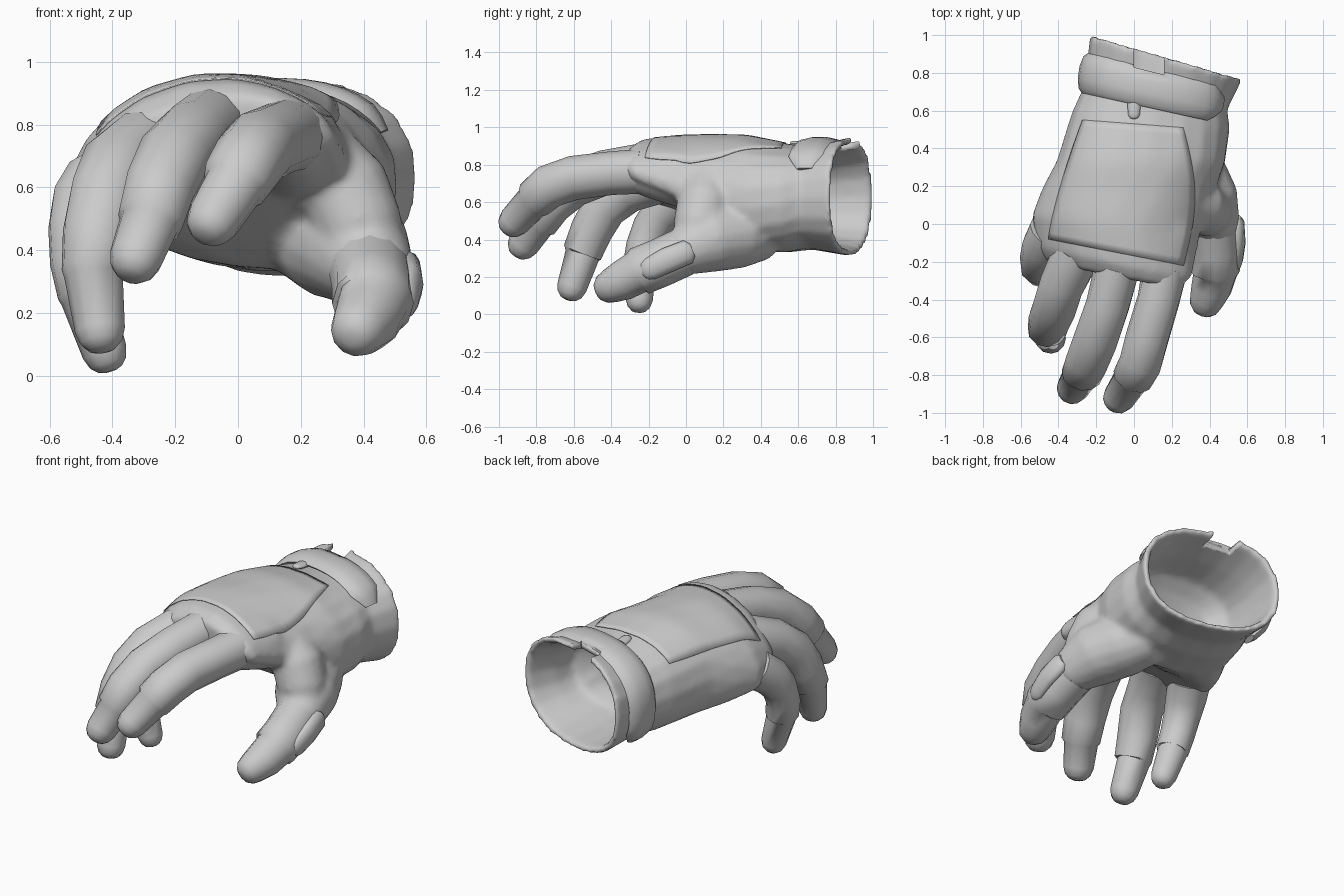
import bpy, bmesh, math
from mathutils import Vector

if "Cube" in bpy.data.objects:
    bpy.data.objects.remove(bpy.data.objects["Cube"])

grey = bpy.data.materials.new("glove grey")
grey.diffuse_color = (0.6, 0.6, 0.6, 1)
grey.use_nodes = True
grey.node_tree.nodes["Principled BSDF"].inputs["Base Color"].default_value = grey.diffuse_color


def finish(name, bm):
    bmesh.ops.recalc_face_normals(bm, faces=bm.faces)
    me = bpy.data.meshes.new(name)
    bm.to_mesh(me)
    bm.free()
    me.materials.append(grey)
    ob = bpy.data.objects.new(name, me)
    bpy.context.collection.objects.link(ob)
    bpy.ops.object.select_all(action='DESELECT')
    ob.select_set(True)
    bpy.context.view_layer.objects.active = ob
    bpy.ops.object.shade_smooth_by_angle(angle=math.radians(50))
    return ob


def skin(bm, rings):
    """Bridge closed rings of points and cap both ends."""
    vs = [[bm.verts.new(p) for p in r] for r in rings]
    n = len(vs[0])
    for a, b in zip(vs, vs[1:]):
        for i in range(n):
            bm.faces.new((a[i], a[(i + 1) % n], b[(i + 1) % n], b[i]))
    bm.faces.new(vs[0])
    bm.faces.new(vs[-1])


def frames(path):
    """Centre, side, back-of-hand and forward direction for each station."""
    pts = [Vector(s[:3]) for s in path]
    for i, p in enumerate(pts):
        t = (pts[min(i + 1, len(pts) - 1)] - pts[max(i - 1, 0)]).normalized()
        a = Vector((1, 0, 0))
        a = (a - t * a.dot(t)).normalized()
        yield p, a, t.cross(a), t, path[i][3]


def tube(bm, path, n=12, wide=1.0, tall=1.0, round_start=False, pad=()):
    """Round limb with a rounded tip; pad stations are raised along the back."""
    st = list(frames(path))
    full = []
    if round_start:
        p, a, b, t, r = st[0]
        full.append((p - t * r * 0.4, a, b, r * 0.6, 0))
    full += [(p, a, b, r, 0.08 * (i in pad)) for i, (p, a, b, t, r) in enumerate(st)]
    p, a, b, t, r = st[-1]
    full += [(p + t * r * d, a, b, r * s, 0) for d, s in ((0.5, 0.84), (0.8, 0.55), (0.9, 0.25))]
    rings = []
    for p, a, b, r, lift in full:
        ring = []
        for k in range(n):
            q = k * math.tau / n
            rr = r * (1 + lift * (math.sin(q) > 0.4))
            ring.append(p + a * rr * wide * math.cos(q) + b * rr * tall * math.sin(q))
        rings.append(ring)
    skin(bm, rings)


def section(cx, y, cz, rx, rz, tilt, roll, bend, angles):
    """Arched, rolled hand cross-section."""
    c, s = math.cos(math.radians(roll)), math.sin(math.radians(roll))
    out = []
    for ang in angles:
        co, si = math.cos(ang), math.sin(ang)
        u = rx * math.copysign(abs(co) ** 0.85, co)
        w = rz * math.copysign(abs(si) ** 0.85, si) - bend * u * u
        out.append(Vector((cx + u * c - w * s, y + tilt * u, cz + u * s + w * c)))
    return out


# Palm, flared cuff and hollow inside
circle = [k * math.tau / 20 for k in range(20)]
stations = [
    (-0.13, -0.27, 0.80, 0.36, 0.08, -0.2, 13, 0.7),
    (-0.13, -0.20, 0.80, 0.42, 0.13, -0.2, 12, 0.7),
    (-0.11, 0.00, 0.77, 0.45, 0.19, -0.1, 7, 0.65),
    (-0.03, 0.18, 0.70, 0.46, 0.26, 0, 0, 0.4),
    (0.04, 0.33, 0.65, 0.45, 0.305, 0, -7, 0.15),
    (0.09, 0.55, 0.62, 0.42, 0.29, -0.1, -4, 0),
    (0.12, 0.68, 0.62, 0.375, 0.275, -0.2, 0, 0),
    (0.17, 0.885, 0.63, 0.405, 0.32, -0.29, 0, 0),
    (0.17, 0.885, 0.63, 0.37, 0.285, -0.29, 0, 0),
    (0.12, 0.68, 0.62, 0.34, 0.24, -0.2, 0, 0),
    (0.10, 0.52, 0.62, 0.33, 0.21, -0.1, 0, 0),
    (0.08, 0.45, 0.62, 0.24, 0.14, 0, 0, 0),
    (0.07, 0.42, 0.62, 0.10, 0.06, 0, 0, 0),
]
bm = bmesh.new()
skin(bm, [section(*s, circle) for s in stations])
# Thumb base and the webs toward the first finger
tube(bm, [(0.22, 0.43, 0.445, 0.15), (0.30, 0.28, 0.43, 0.185), (0.38, 0.12, 0.40, 0.18),
          (0.42, 0.02, 0.35, 0.145)], 16)
tube(bm, [(0.12, 0.16, 0.73, 0.13), (0.25, 0.11, 0.68, 0.15), (0.34, 0.10, 0.59, 0.15),
          (0.39, 0.07, 0.47, 0.14)], 16)
tube(bm, [(0.15, 0.10, 0.71, 0.16), (0.18, -0.06, 0.735, 0.155), (0.165, -0.22, 0.755, 0.125)], 16)
hand = finish("palm_and_cuff", bm)
rm = hand.modifiers.new("fuse", 'REMESH')
rm.mode = 'VOXEL'
rm.voxel_size = 0.016
rm.use_smooth_shade = True
sm = hand.modifiers.new("soften", 'SMOOTH')
sm.factor, sm.iterations = 0.5, 12

# Notch in the top of the cuff and strap
bm = bmesh.new()
bmesh.ops.create_cube(bm, size=1)
for v in bm.verts:
    v.co = Vector((0.08 + v.co.x * 0.16, 0.94 + v.co.y * 0.26 - v.co.x * 0.04, 0.95 + v.co.z * 0.3))
cutter = finish("notch_cutter", bm)
cutter.hide_render = True
cutter.display_type = 'WIRE'
# keep the helper inside the overall size
for v in cutter.data.vertices:
    v.co.z = min(v.co.z, 0.965)
    v.co.y = min(v.co.y, 0.99)


def notch(ob):
    bo = ob.modifiers.new("notch", 'BOOLEAN')
    bo.operation, bo.object, bo.solver = 'DIFFERENCE', cutter, 'EXACT'


notch(hand)

# Thin panel on the back of the hand, draped over it
bm = bmesh.new()
N = 18
grid = []
for j in range(N + 1):
    v = j / N
    x0, x1 = -0.45 + 0.18 * v ** 1.3, 0.26 + 0.06 * math.sin(v * math.pi)
    row = []
    for i in range(N + 1):
        u = i / N
        y = -0.08 - 0.14 * u + v * (0.63 + 0.10 * u)
        row.append(bm.verts.new((x0 + (x1 - x0) * u, y, 0.9)))
    grid.append(row)
for j in range(N):
    for i in range(N):
        bm.faces.new((grid[j][i], grid[j][i + 1], grid[j + 1][i + 1], grid[j + 1][i]))
panel = finish("back_panel", bm)
sw = panel.modifiers.new("drape", 'SHRINKWRAP')
sw.target, sw.wrap_method = hand, 'PROJECT'
sw.use_project_z, sw.use_negative_direction, sw.use_positive_direction = True, True, True
so = panel.modifiers.new("thick", 'SOLIDIFY')
so.thickness, so.offset = 0.005, 1

# Padded wrist strap, with rounded free end
bm = bmesh.new()
rings = []
K = 22
for k in range(K + 1):
    ang = math.radians(28 + 192 * k / K)
    end = min(1, 0.45 + 0.3 * min(k, K - k))
    ring = []
    for m in range(10):
        q = m * math.tau / 10
        dy, grow = 0.105 * end * math.cos(q), 0.012 + 0.033 * end * math.sin(q)
        ring.append(section(0.12 + 0.15 * dy, 0.715 + dy, 0.62, 0.37 + grow, 0.285 + grow,
                            -0.22, 0, 0, [ang])[0])
    rings.append(ring)
skin(bm, rings)
notch(finish("wrist_strap", bm))

# Small tab in front of the strap
bm = bmesh.new()
tube(bm, [(0.0, 0.64, 0.905, 0.035), (0.0, 0.585, 0.912, 0.032)], 10, tall=0.5)
finish("strap_tab", bm)

# Fingers: stepped sleeves with rounded tips
fingers = {
    "index": [(0.165, -0.23, 0.765, 0.12), (0.13, -0.40, 0.75, 0.112), (0.07, -0.60, 0.725, 0.114),
              (0.035, -0.73, 0.68, 0.113), (-0.01, -0.81, 0.61, 0.106), (-0.015, -0.82, 0.60, 0.096),
              (-0.08, -0.92, 0.495, 0.086)],
    "middle": [(-0.09, -0.23, 0.795, 0.12), (-0.14, -0.43, 0.755, 0.115), (-0.20, -0.60, 0.69, 0.117),
               (-0.25, -0.72, 0.59, 0.112), (-0.28, -0.79, 0.49, 0.105), (-0.285, -0.80, 0.48, 0.095),
               (-0.325, -0.87, 0.375, 0.086)],
    "ring": [(-0.30, -0.15, 0.72, 0.13), (-0.38, -0.31, 0.66, 0.118), (-0.42, -0.43, 0.57, 0.115),
             (-0.45, -0.50, 0.45, 0.109), (-0.46, -0.55, 0.33, 0.102), (-0.46, -0.555, 0.315, 0.093),
             (-0.44, -0.61, 0.145, 0.08)],
    "little": [(-0.44, -0.04, 0.61, 0.12), (-0.485, -0.12, 0.54, 0.11), (-0.505, -0.18, 0.46, 0.10),
               (-0.505, -0.22, 0.36, 0.094), (-0.485, -0.24, 0.26, 0.09), (-0.482, -0.242, 0.25, 0.084),
               (-0.425, -0.25, 0.075, 0.072)],
}
for name, path in fingers.items():
    bm = bmesh.new()
    tube(bm, path, pad=(1, 2, 3, 4))
    finish(name + "_finger", bm)

# Thumb with stepped sleeve and outer pad
bm = bmesh.new()
tube(bm, [(0.42, -0.02, 0.33, 0.13), (0.43, -0.14, 0.275, 0.13), (0.43, -0.25, 0.23, 0.13),
          (0.43, -0.26, 0.225, 0.115), (0.41, -0.34, 0.18, 0.108), (0.385, -0.405, 0.15, 0.092)])
finish("thumb", bm)
bm = bmesh.new()
tube(bm, [(0.545, 0.01, 0.335, 0.065), (0.55, -0.10, 0.29, 0.068), (0.54, -0.19, 0.245, 0.062)],
     wide=0.6, round_start=True)
finish("thumb_pad", bm)
